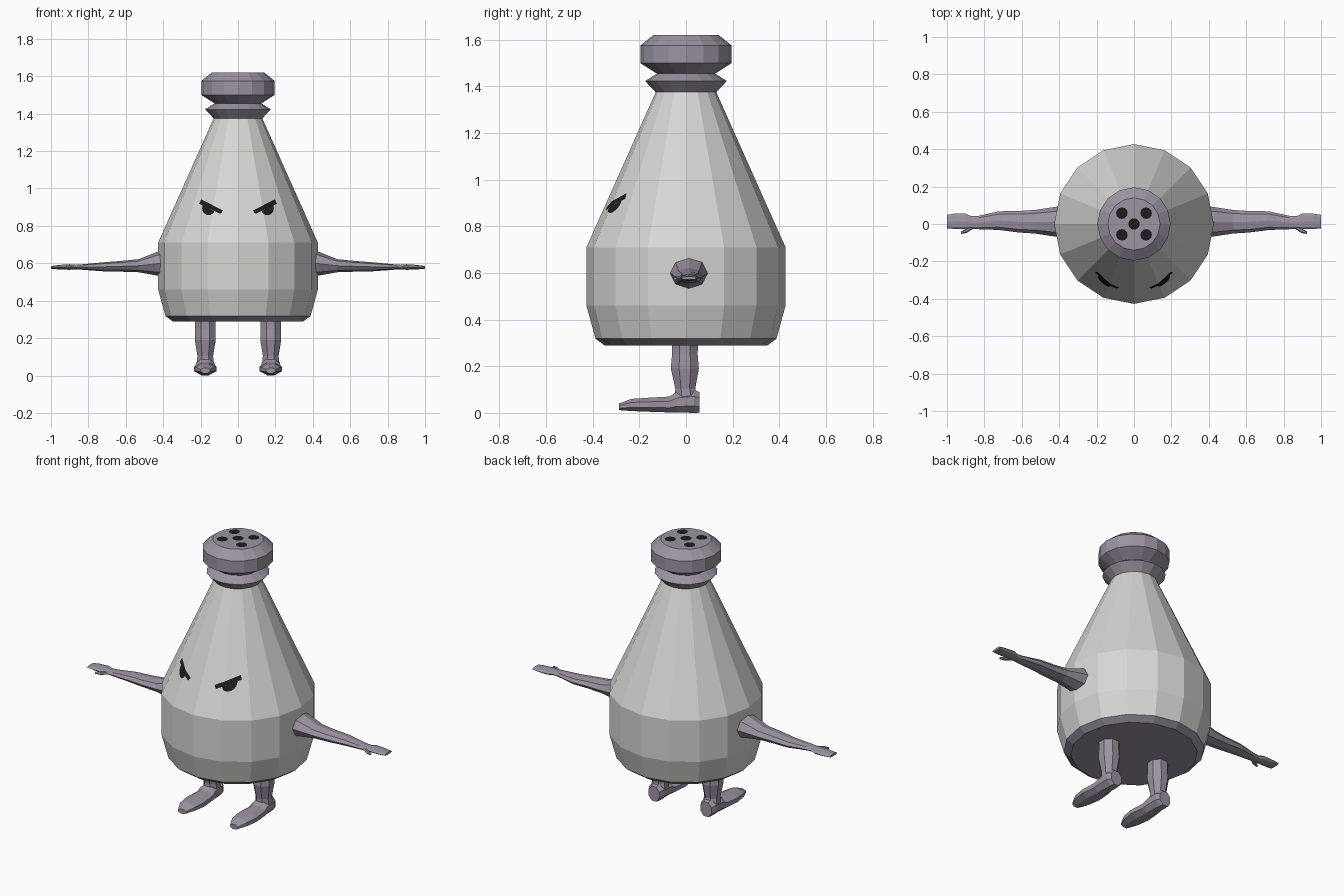
import bpy, bmesh, math
from mathutils import Vector

if "Cube" in bpy.data.objects:
    bpy.data.objects.remove(bpy.data.objects["Cube"])


def material(name, rgb):
    m = bpy.data.materials.new(name)
    m.diffuse_color = (*rgb, 1)
    m.use_nodes = True
    m.node_tree.nodes["Principled BSDF"].inputs["Base Color"].default_value = m.diffuse_color
    return m


GLASS = material("pale_grey", (0.68, 0.68, 0.67))
METAL = material("mauve_grey", (0.33, 0.295, 0.36))
BLACK = material("black", (0.012, 0.012, 0.012))


def finish(name, bm, mat, mirror=False):
    bmesh.ops.recalc_face_normals(bm, faces=bm.faces)
    me = bpy.data.meshes.new(name)
    bm.to_mesh(me)
    bm.free()
    me.materials.append(mat)
    ob = bpy.data.objects.new(name, me)
    bpy.context.collection.objects.link(ob)
    if mirror:
        ob.modifiers.new("mirror", 'MIRROR').use_mirror_merge = False
    return ob


def loft(name, axis, rings, mat, n=8, flat=False, caps=(True, True), mirror=False):
    """Skin elliptical rings (centre x, y, z, half sizes u, v) along an axis."""
    bm = bmesh.new()
    phase = math.pi / n if flat else 0
    k = 1 / math.cos(phase)
    loops = []
    for x, y, z, u, v in rings:
        loop = []
        for i in range(n):
            a = phase + 2 * math.pi * i / n
            p, q = u * k * math.cos(a), v * k * math.sin(a)
            off = {'x': (0, p, q), 'y': (p, 0, q), 'z': (p, q, 0)}[axis]
            loop.append(bm.verts.new(Vector((x, y, z)) + Vector(off)))
        loops.append(loop)
    for a, b in zip(loops, loops[1:]):
        for i in range(n):
            j = (i + 1) % n
            bm.faces.new((a[i], a[j], b[j], b[i]))
    if caps[0]:
        bm.faces.new(loops[0])
    if caps[1]:
        bm.faces.new(loops[-1])
    return finish(name, bm, mat, mirror)


def lathe(name, profile, mat, caps):
    return loft(name, 'z', [(0, 0, z, r, r) for r, z in profile], mat, 16, caps=caps)


# Bottle body, base and shaker cap
R0, Z0, R1, Z1 = 0.427, 0.71, 0.13, 1.375
lathe("body", [(0.388, 0.318), (0.427, 0.46), (R0, Z0), (R1, Z1)], GLASS, (False, False))
lathe("base", [(0.35, 0.29), (0.388, 0.318)], METAL, (True, False))
lathe("cap", [(0.13, 1.375), (0.175, 1.423), (0.125, 1.455), (0.196, 1.5),
              (0.196, 1.575), (0.14, 1.62)], METAL, (False, True))

# Shaker holes
bm = bmesh.new()
for x, y in [(0, 0), (-.065, -.058), (.065, -.058), (-.065, .058), (.065, .058)]:
    ring = [bm.verts.new((x + .031 * math.cos(i * math.pi / 6),
                          y + .031 * math.sin(i * math.pi / 6), 1.623)) for i in range(12)]
    bm.faces.new(ring)
finish("cap_holes", bm, BLACK)


# Eyes: flat outlines cut along the body's facet edge, then laid on the facets
def face_depth(x, z):
    r = R0 + (R1 - R0) * (z - Z0) / (Z1 - Z0)
    a = r * math.cos(math.pi / 16)
    return min((a - x * math.sin(t)) / math.cos(t)
               for t in (math.pi / 16, 3 * math.pi / 16))


def face_plate(name, outline, lift):
    bm = bmesh.new()
    bm.faces.new([bm.verts.new((x, 0, z)) for x, z in outline])
    s = math.sin(math.pi / 8)
    edge = Vector(((R1 - R0) * s, 0, Z1 - Z0))
    bmesh.ops.bisect_plane(bm, geom=bm.verts[:] + bm.edges[:] + bm.faces[:],
                           plane_co=(R0 * s, 0, Z0), plane_no=(edge.z, 0, -edge.x))
    for v in bm.verts:
        v.co.y = -face_depth(v.co.x, v.co.z) - lift
    bmesh.ops.recalc_face_normals(bm, faces=bm.faces)
    if sum(f.normal.y for f in bm.faces) > 0:
        bmesh.ops.reverse_faces(bm, faces=bm.faces)
    me = bpy.data.meshes.new(name)
    bm.to_mesh(me)
    bm.free()
    me.materials.append(BLACK)
    ob = bpy.data.objects.new(name, me)
    bpy.context.collection.objects.link(ob)
    ob.modifiers.new("mirror", 'MIRROR').use_mirror_merge = False


face_plate("eyebrows", [(.093, .864), (.208, .918), (.197, .942), (.08, .882)], .005)
tilt = math.radians(25)
face_plate("pupils", [(.157 + .035 * math.cos(tilt - i * math.pi / 8),
                       .894 + .037 * math.sin(tilt - i * math.pi / 8))
                      for i in range(9)], .004)

# Arms with flat hands and thumbs
loft("arms", 'x', [
    (.395, .012, .60, .083, .07), (.43, .012, .598, .078, .064),
    (.53, .012, .587, .063, .035), (.62, .012, .584, .057, .029),
    (.72, .018, .581, .050, .024), (.83, .008, .58, .036, .015),
    (.87, .008, .58, .034, .012), (.90, .014, .58, .041, .015),
    (.96, .014, .579, .041, .012), (1.0, .013, .578, .036, .007)],
    METAL, mirror=True)
loft("thumbs", 'x', [
    (.86, -.012, .578, .012, .008), (.895, -.035, .577, .013, .009),
    (.925, -.047, .576, .006, .006)], METAL, n=6, mirror=True)

# Legs
loft("legs", 'z', [
    (.175, -.005, .295, .055, .056), (.175, -.005, .25, .054, .055),
    (.175, -.005, .19, .056, .060), (.175, -.003, .105, .042, .043),
    (.175, .003, .06, .046, .050)], METAL, flat=True, mirror=True)

# Feet, heel to toe
loft("feet", 'y', [
    (.175, .058, .045, .036, .044), (.175, .035, .05, .048, .05),
    (.175, -.04, .046, .050, .044), (.175, -.07, .036, .052, .034),
    (.175, -.16, .035, .060, .030), (.175, -.235, .034, .050, .026),
    (.175, -.288, .026, .026, .014)], METAL, flat=True, mirror=True)
